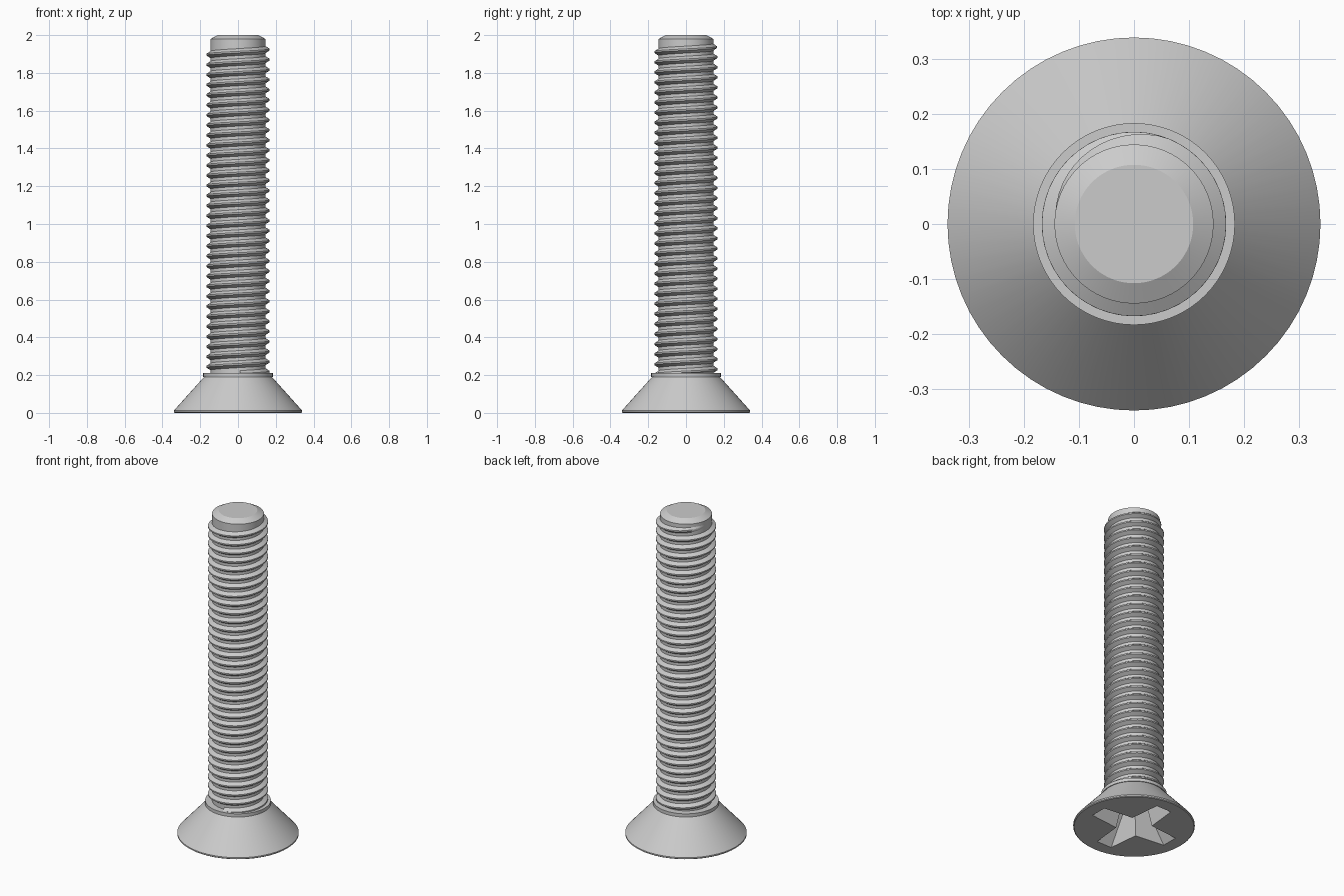
import bpy, bmesh
from math import pi, sin, cos, radians

if "Cube" in bpy.data.objects:
    bpy.data.objects.remove(bpy.data.objects["Cube"], do_unlink=True)

SEG = 64
CORE, CREST, PITCH = 0.145, 0.168, 0.0533

steel = bpy.data.materials.new("light grey steel")
steel.use_nodes = True
GREY = (0.6, 0.6, 0.6, 1)
steel.diffuse_color = GREY
steel.node_tree.nodes["Principled BSDF"].inputs["Base Color"].default_value = GREY


def loft(name, rings, closed=True):
    """Skin a list of rings of points and cap both ends."""
    bm = bmesh.new()
    rows = [[bm.verts.new(p) for p in ring] for ring in rings]
    n = len(rows[0])
    for a, b in zip(rows, rows[1:]):
        for i in range(n):
            j = (i + 1) % n
            bm.faces.new((a[i], a[j], b[j], b[i]))
    bm.faces.new(rows[0][::-1])
    bm.faces.new(rows[-1])
    bmesh.ops.recalc_face_normals(bm, faces=bm.faces)
    mesh = bpy.data.meshes.new(name)
    bm.to_mesh(mesh)
    bm.free()
    mesh.materials.append(steel)
    ob = bpy.data.objects.new(name, mesh)
    bpy.context.collection.objects.link(ob)
    return ob


def lathe(name, profile):
    turn = [2 * pi * i / SEG for i in range(SEG)]
    return loft(name, [[(r * cos(a), r * sin(a), z) for a in turn] for r, z in profile])


def select(ob):
    bpy.ops.object.select_all(action="DESELECT")
    ob.select_set(True)
    bpy.context.view_layer.objects.active = ob


def smooth(ob, angle):
    select(ob)
    bpy.ops.object.shade_smooth_by_angle(angle=radians(angle))


# Countersunk head with its collar
head = lathe("countersunk_head", [(0.335, 0), (0.34, 0.004), (0.34, 0.012), (0.18, 0.19),
                                  (0.184, 0.19), (0.184, 0.21), (0.14, 0.21)])


# Tapered cross-shaped driver recess
def cross(tip, tip_w, mid_w, z):
    ring = []
    quarter = [(tip, -tip_w), (tip, tip_w), (mid_w, mid_w)]
    for k in range(4):
        c, s = round(cos(k * pi / 2)), round(sin(k * pi / 2))
        ring += [(x * c - y * s, x * s + y * c, z) for x, y in quarter]
    return ring


cutter = loft("recess_cutter", [cross(0.275, 0.053, 0.074, -0.02),
                                cross(0.13, 0.035, 0.045, 0.17)])
cutter.hide_render = True
cut = head.modifiers.new("recess", "BOOLEAN")
cut.object = cutter
cut.operation = "DIFFERENCE"
cut.solver = "EXACT"
select(head)
bpy.ops.object.modifier_apply(modifier=cut.name)
bpy.data.objects.remove(cutter, do_unlink=True)
smooth(head, 25)

# Plain core with a chamfered tip
shank = lathe("shank", [(CORE, 0.2), (CORE, 1.98), (0.108, 2.0)])
smooth(shank, 25)

# Right-handed helical thread that fades into the core at the tip
Z_START, Z_END, FADE = 0.205, 1.95, radians(110)
total = (Z_END - Z_START) / PITCH * 2 * pi
steps = int(total / (2 * pi) * 48)
rings = []
for i in range(steps + 1):
    left = total * (1 - i / steps)
    a = pi - left
    z = Z_END - left / (2 * pi) * PITCH
    grow = min(1, left / FADE)
    root = CORE - 0.004
    crest = CORE - 0.002 + (CREST - CORE + 0.002) * grow
    section = [(root, -0.021), (crest, -0.004), (crest, 0.004), (root, 0.021)]
    rings.append([(r * cos(a), r * sin(a), z + dz) for r, dz in section])
thread = loft("thread", rings)
smooth(thread, 25)
